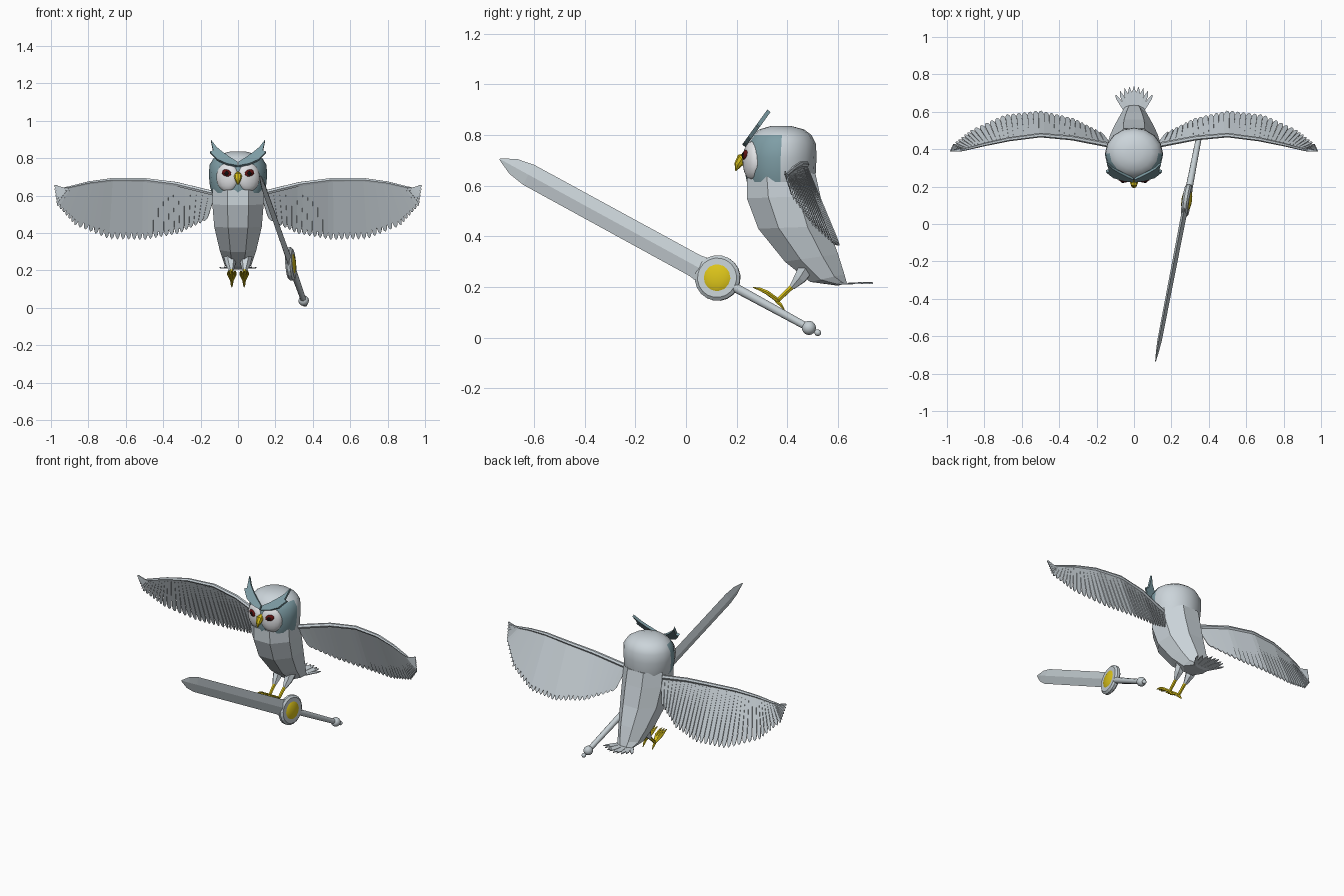
import bpy, bmesh, math
from mathutils import Vector, Matrix

if "Cube" in bpy.data.objects:
    bpy.data.objects.remove(bpy.data.objects["Cube"])


def material(name, *rgb):
    m = bpy.data.materials.new(name)
    m.use_nodes = True
    m.diffuse_color = (*rgb, 1)
    m.node_tree.nodes["Principled BSDF"].inputs["Base Color"].default_value = (*rgb, 1)
    return m


PLUMAGE = material("pale plumage", 0.60, 0.66, 0.70)
FACE = material("face white", 0.76, 0.77, 0.79)
TEAL = material("hood teal", 0.21, 0.34, 0.38)
GOLD = material("gold", 0.70, 0.54, 0.01)
RED = material("eye red", 0.12, 0.006, 0.006)
BLACK = material("pupil black", 0.005, 0.005, 0.005)
STEEL = material("steel", 0.56, 0.62, 0.65)


def finish(name, bm, mat, smooth=False, mirror=False, solid=0, matrix=None):
    bmesh.ops.recalc_face_normals(bm, faces=bm.faces)
    me = bpy.data.meshes.new(name)
    bm.to_mesh(me)
    bm.free()
    me.materials.append(mat)
    ob = bpy.data.objects.new(name, me)
    bpy.context.collection.objects.link(ob)
    if matrix:
        me.transform(matrix)
    if solid:
        mod = ob.modifiers.new("thickness", 'SOLIDIFY')
        mod.thickness, mod.offset = solid, 0
    if mirror:
        ob.modifiers.new("mirror", 'MIRROR').use_mirror_merge = False
    if smooth:
        bpy.ops.object.select_all(action='DESELECT')
        ob.select_set(True)
        bpy.context.view_layer.objects.active = ob
        bpy.ops.object.shade_smooth_by_angle(angle=math.radians(40))
    return ob


def add_loft(bm, rings):
    rows = [[bm.verts.new(p) for p in ring] for ring in rings]
    n = len(rows[0])
    for a, b in zip(rows, rows[1:]):
        for i in range(n):
            j = (i + 1) % n
            bm.faces.new((a[i], a[j], b[j], b[i]))
    bm.faces.new(rows[0])
    bm.faces.new(rows[-1])


def loft(name, rings, mat, **kw):
    bm = bmesh.new()
    add_loft(bm, rings)
    return finish(name, bm, mat, **kw)


def add_tube(bm, points, radii, sides=6):
    pts = [Vector(p) for p in points]
    rings = []
    for i, (p, r) in enumerate(zip(pts, radii)):
        d = pts[min(i + 1, len(pts) - 1)] - pts[max(i - 1, 0)]
        q = d.to_track_quat('Z', 'Y')
        rings.append([p + q @ Vector((r * math.cos(a), r * math.sin(a), 0))
                      for a in (math.tau * k / sides for k in range(sides))])
    add_loft(bm, rings)


def ellipsoid(name, centre, size, mat, turn=0, slant=0, frame=None, mirror=False):
    bm = bmesh.new()
    bmesh.ops.create_uvsphere(bm, u_segments=16, v_segments=10, radius=1)
    m = (Matrix.Translation(centre) @ Matrix.Rotation(turn, 4, 'Z')
         @ Matrix.Rotation(slant, 4, 'Y') @ Matrix.Diagonal((*size, 1)))
    return finish(name, bm, mat, smooth=True, mirror=mirror,
                  matrix=frame @ m if frame else m)


def oval(front, back, half_width, sides, offset=0):
    """Cross-section between a front and a back (y, z) point."""
    f, b = Vector((0, *front)), Vector((0, *back))
    mid, half = (f + b) / 2, (f - b) / 2
    k = 1 / math.cos(offset)
    return [mid + half * k * math.cos(a) + Vector((half_width * k * math.sin(a), 0, 0))
            for a in (math.tau * i / sides + offset for i in range(sides))]


# Faceted body, leaning back toward the tail
BODY = [((.24, .63), (.51, .65), .135), ((.24, .55), (.53, .56), .137),
        ((.285, .43), (.56, .44), .127), ((.39, .30), (.60, .33), .098),
        ((.49, .22), (.625, .25), .072), ((.60, .205), (.635, .215), .05)]
loft("body", [oval(f, b, w, 8, math.pi / 8) for f, b, w in BODY], PLUMAGE)

# Rounded head with a teal front hood and pale crown
HEAD = [(.615, .24, .505, .14), (.65, .233, .512, .15), (.71, .232, .515, .156),
        (.765, .24, .513, .152), (.80, .262, .495, .13), (.822, .29, .465, .095),
        (.835, .335, .415, .045)]
head = loft("head", [oval((f, z), (b, z), w, 16) for z, f, b, w in HEAD],
            PLUMAGE, smooth=True)
head.data.materials.append(TEAL)
for p in head.data.polygons:
    c = p.center
    if c.y < .37 and c.z < .81 and not (abs(c.x) < .05 and c.z > .77):
        p.material_index = 1

# Face discs, eyes and beak
ellipsoid("face_discs", (.056, .26, .698), (.064, .032, .077), FACE, turn=.35, mirror=True)
ellipsoid("eyes", (.06, .236, .72), (.028, .013, .02), RED, .3, -.3, mirror=True)
ellipsoid("pupils", (.061, .226, .719), (.011, .006, .012), BLACK, .3, mirror=True)
bm = bmesh.new()
add_tube(bm, [(0, .245, .72), (0, .22, .705), (0, .205, .682), (0, .196, .658)],
         [.012, .022, .015, .002], 8)
finish("beak", bm, GOLD)

# Swept ear tufts
bm = bmesh.new()
TUFT = [(.004, .757), (.06, .768), (.11, .79), (.15, .832), (.133, .838),
        (.145, .895), (.115, .857), (.08, .828), (.04, .80), (.004, .778)]
verts = [bm.verts.new((x, .23 + .72 * (z - .76), z)) for x, z in TUFT]
bm.faces.new(verts)
finish("ear_tufts", bm, TEAL, solid=.016, mirror=True)


# Wings: a fan of overlapping pointed feathers along a bent leading edge
def along(path, u):
    s = min(max(u, 0), 1) * (len(path) - 1)
    i = min(int(s), len(path) - 2)
    return Vector(path[i]).lerp(Vector(path[i + 1]), s - i)


LEADING = [(.12, .42, .61), (.33, .46, .662), (.50, .475, .684), (.67, .453, .685),
           (.80, .425, .668), (.90, .40, .645), (.93, .39, .642)]
TRAILING = [(.165, .48, .47), (.32, .56, .395), (.50, .602, .363), (.69, .58, .368),
            (.87, .50, .44), (.97, .42, .55), (.985, .385, .66)]
COUNT = 38
bm = bmesh.new()
for i in range(COUNT):
    a, m, b = i / COUNT, (i + .5) / COUNT, (i + 1) / COUNT
    lift = Vector((0, .006, 0))

    def spot(u, v, raised=0):
        return along(LEADING, u).lerp(along(TRAILING, u), v) + lift * raised

    outline = [spot(a, 0), spot(b, 0), spot(b, .87, 1), spot(m + .3 / COUNT, .96, .8),
               spot(m, 1, .5), spot(m - .3 / COUNT, .96, .2), spot(a, .87)]
    bm.faces.new([bm.verts.new(p) for p in outline])
finish("wing_feathers", bm, PLUMAGE, solid=.005, mirror=True)
bm = bmesh.new()
add_tube(bm, LEADING, [.014, .013, .012, .011, .009, .007, .003])
finish("wing_leading_edges", bm, PLUMAGE, mirror=True)

# Fanned tail feathers
bm = bmesh.new()
for i in range(9):
    t = i / 4 - 1
    root = Vector((.042 * t, .60, .212))
    tip = Vector((.10 * t, .738 - .045 * t * t, .215 + .003 * (i % 2)))
    side = Vector((.011, 0, 0))
    neck = root.lerp(tip, .75)
    bm.faces.new([bm.verts.new(p) for p in
                  (root - side, root + side, neck + side, tip, neck - side)])
finish("tail_feathers", bm, PLUMAGE, solid=.005)

# Feathered thighs, legs and toes
bm = bmesh.new()
add_tube(bm, [(.042, .475, .275), (.04, .45, .235), (.036, .418, .198)],
         [.034, .027, .012])
finish("thighs", bm, PLUMAGE, mirror=True)
bm = bmesh.new()
add_tube(bm, [(.036, .43, .212), (.033, .36, .145)], [.011, .009])
for x in (.016, .033, .05):
    add_tube(bm, [(.033, .365, .145), (x, .32, .178), (x, .29, .192), (x, .265, .198)],
             [.009, .009, .007, .002])
add_tube(bm, [(.033, .355, .148), (.033, .375, .128), (.033, .388, .11)],
         [.009, .007, .002])
finish("legs_and_toes", bm, GOLD, mirror=True)

# Sword, built along its own axis from pommel to tip
start, tip = Vector((.36, .53, .014)), Vector((.115, -.735, .705))
axis = (tip - start).normalized()
flat = (Vector((1, 0, 0)) - axis * axis.x).normalized()
edge = axis.cross(flat)
frame = Matrix.Translation(start) @ Matrix((axis, flat, edge)).transposed().to_4x4()
length = (tip - start).length

BLADE = [(.50, .058, .016), (.57, .046, .015), (1.33, .045, .012),
         (1.40, .033, .008), (length, .003, .002)]
loft("sword_blade", [[Vector((x, 0, w)), Vector((x, t, 0)), Vector((x, 0, -w)),
                      Vector((x, -t, 0))] for x, w, t in BLADE], STEEL, matrix=frame)

HUB = .468


def disc_ring(r, y, sides=20):
    return [Vector((HUB + r * math.cos(a), y, r * math.sin(a)))
            for a in (math.tau * k / sides for k in range(sides))]


loft("sword_guard", [disc_ring(.078, -.018), disc_ring(.09, -.008),
                     disc_ring(.09, .008), disc_ring(.078, .018)], STEEL, matrix=frame)
ellipsoid("guard_gem", (HUB, 0, 0), (.07, .028, .07), GOLD, frame=frame)
bm = bmesh.new()
add_tube(bm, [(.05, 0, 0), (.40, 0, 0)], [.015, .019], 10)
finish("sword_grip", bm, STEEL, smooth=True, matrix=frame)
ellipsoid("pommel", (.052, 0, 0), (.028, .028, .028), STEEL, frame=frame)
ellipsoid("pommel_tip", (.012, 0, 0), (.014, .013, .013), STEEL, frame=frame)
